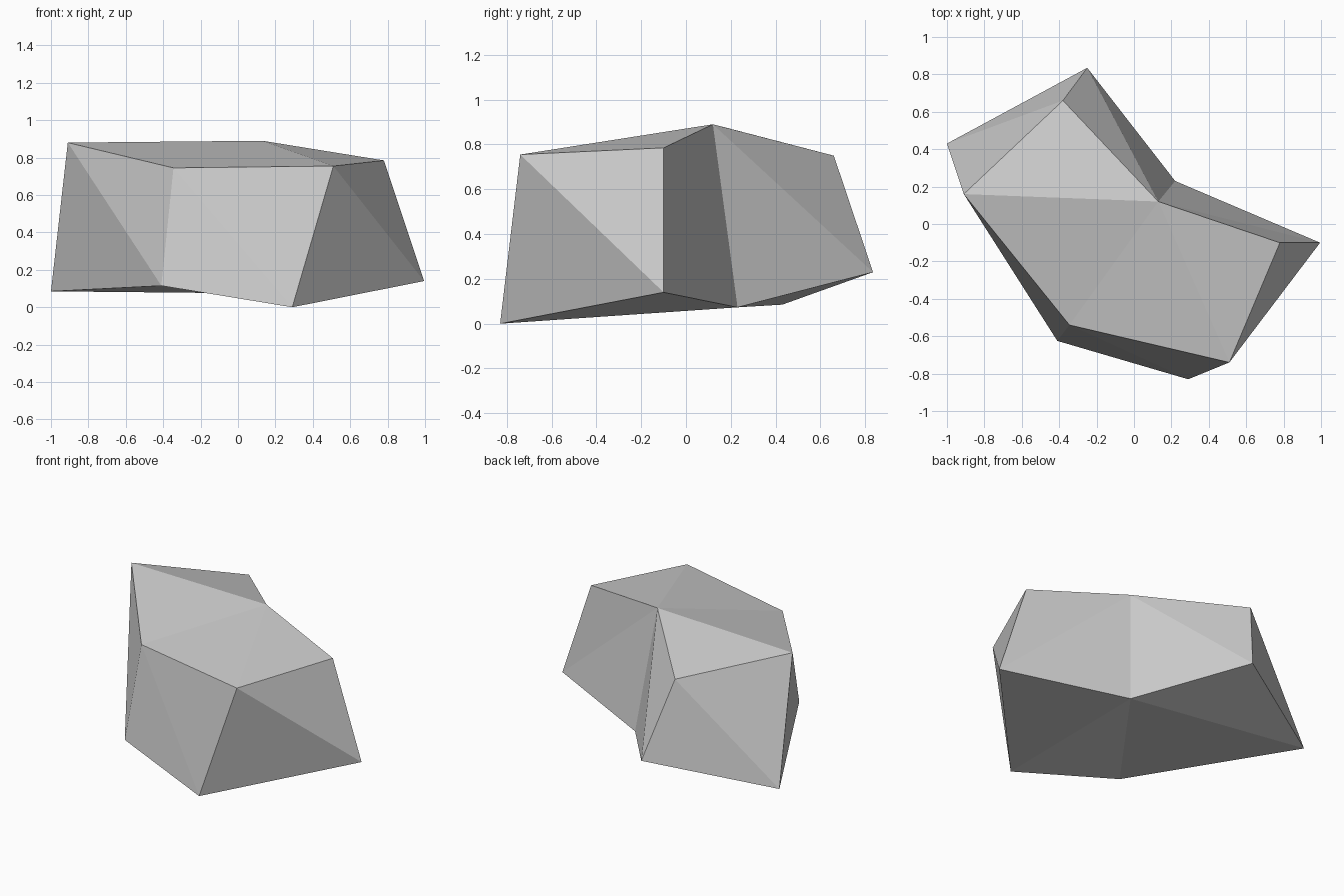
import bpy, bmesh

cube = bpy.data.objects.get("Cube")
if cube:
    bpy.data.objects.remove(cube, do_unlink=True)

# Grey stone material
stone = bpy.data.materials.new("grey stone")
stone.use_nodes = True
grey = (0.6, 0.6, 0.6, 1)
stone.diffuse_color = grey
stone.node_tree.nodes["Principled BSDF"].inputs["Base Color"].default_value = grey

# Upper and lower outlines, in matching order around the rock
UPPER = [(-0.91, 0.16, 0.88), (-0.38, 0.66, 0.75), (0.13, 0.12, 0.89),
         (0.78, -0.10, 0.785), (0.51, -0.74, 0.755), (-0.345, -0.54, 0.745)]
LOWER = [(-1.0, 0.43, 0.085), (-0.25, 0.835, 0.23), (0.22, 0.23, 0.073),
         (0.995, -0.10, 0.14), (0.29, -0.83, 0.0), (-0.41, -0.625, 0.115)]
NOTCH = 2  # index of the inward corner

bm = bmesh.new()
upper = [bm.verts.new(p) for p in UPPER]
lower = [bm.verts.new(p) for p in LOWER]
count = len(upper)


def fan(ring, hub):
    """Close a ring with triangles that meet at one corner."""
    for k in range(1, count - 1):
        bm.faces.new((ring[hub], ring[(hub + k) % count],
                      ring[(hub + k + 1) % count]))


# Top and underside facets
fan(upper, NOTCH)
fan(lower, NOTCH)

# Side facets, with the diagonal turned beside the notch
for i in range(count):
    j = (i + 1) % count
    a, b, c, d = upper[i], upper[j], lower[j], lower[i]
    if i == NOTCH:
        bm.faces.new((a, b, c))
        bm.faces.new((a, c, d))
    else:
        bm.faces.new((a, b, d))
        bm.faces.new((b, c, d))

bmesh.ops.recalc_face_normals(bm, faces=bm.faces[:])
mesh = bpy.data.meshes.new("rock")
bm.to_mesh(mesh)
bm.free()
mesh.materials.append(stone)
rock = bpy.data.objects.new("rock", mesh)
bpy.context.collection.objects.link(rock)
